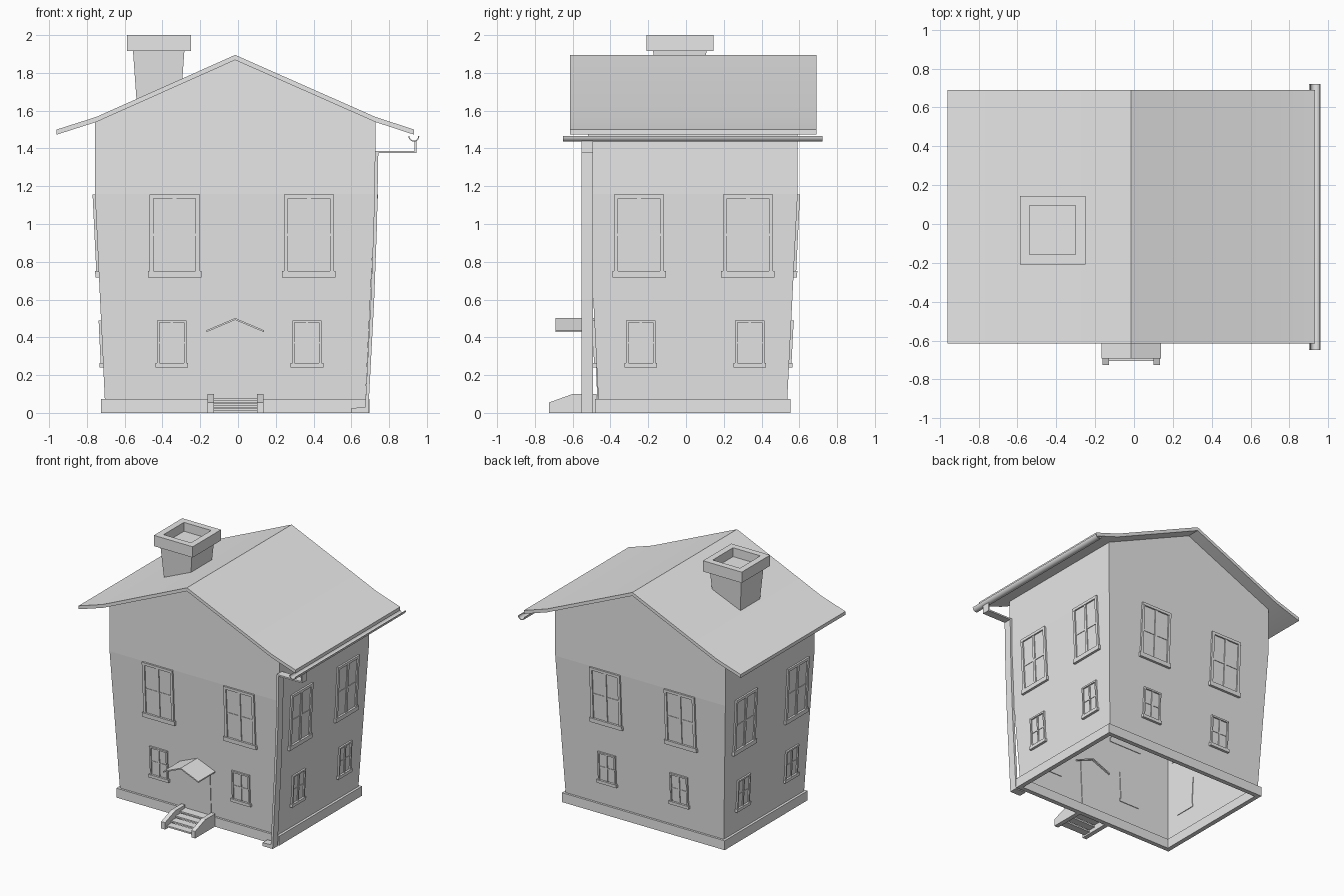
import bpy, bmesh, math
from mathutils import Vector

cube = bpy.data.objects.get("Cube")
if cube:
    bpy.data.objects.remove(cube, do_unlink=True)

# One plain grey for the whole house
grey = bpy.data.materials.new("plain_grey")
grey.use_nodes = True
grey.diffuse_color = (0.8, 0.8, 0.8, 1)
grey.node_tree.nodes["Principled BSDF"].inputs["Base Color"].default_value = (0.8, 0.8, 0.8, 1)

CX, CY = -0.015, 0.036          # centre of the house in plan
BASE_TOP, EAVE, PEAK = 0.07, 1.54, 1.868


def finish(name, bm, smooth=False, recalc=True):
    if recalc:
        bmesh.ops.recalc_face_normals(bm, faces=bm.faces)
    mesh = bpy.data.meshes.new(name)
    bm.to_mesh(mesh)
    bm.free()
    mesh.materials.append(grey)
    obj = bpy.data.objects.new(name, mesh)
    bpy.context.collection.objects.link(obj)
    if smooth:
        bpy.ops.object.select_all(action='DESELECT')
        obj.select_set(True)
        bpy.context.view_layer.objects.active = obj
        bpy.ops.object.shade_smooth_by_angle(angle=math.radians(30))
    return obj


def add_box(bm, lo, hi, place=Vector):
    """Box between two corners, each corner moved by place()."""
    verts = bmesh.ops.create_cube(bm, size=1)["verts"]
    for v in verts:
        v.co = place([hi[i] if v.co[i] > 0 else lo[i] for i in range(3)])


def prism(name, profile, start, end, along_x=False, smooth=False):
    """Extrude a closed profile along y (or along x)."""
    bm = bmesh.new()
    rows = []
    for s in (start, end):
        rows.append([bm.verts.new((s, a, z) if along_x else (a, s, z)) for a, z in profile])
    bm.faces.new(rows[0])
    bm.faces.new(rows[1][::-1])
    n = len(profile)
    for i in range(n):
        j = (i + 1) % n
        bm.faces.new((rows[0][i], rows[0][j], rows[1][j], rows[1][i]))
    return finish(name, bm, smooth)


def halves(z):
    """Half width and half depth of the flaring walls at a height."""
    t = min((z - BASE_TOP) / 1.09, 1)
    return 0.69 + 0.052 * t, 0.50 + 0.055 * t


# Walls: an open-bottomed shell with two gables
bm = bmesh.new()
rings = []
for z in (0.03, 1.16, EAVE):
    hx, hy = halves(z)
    rings.append([bm.verts.new((CX + sx * hx, CY + sy * hy, z))
                  for sx, sy in ((-1, -1), (1, -1), (1, 1), (-1, 1))])
for low, high in zip(rings, rings[1:]):
    for i in range(4):
        j = (i + 1) % 4
        bm.faces.new((low[i], low[j], high[j], high[i]))
top = rings[-1]
for a, b, sy in ((0, 1, -1), (2, 3, 1)):
    apex = bm.verts.new((CX, CY + sy * halves(EAVE)[1], PEAK))
    bm.faces.new((top[a], top[b], apex))
finish("walls", bm, recalc=False)

# Plinth: four strips round the foot
bm = bmesh.new()
px, py, rim = 0.71, 0.517, 0.035
for s in (-1, 1):
    ends = sorted((s * py, s * (py - rim)))
    add_box(bm, (CX - px, CY + ends[0], 0), (CX + px, CY + ends[1], 0.074))
    ends = sorted((s * px, s * (px - rim)))
    add_box(bm, (CX + ends[0], CY - py + rim, 0), (CX + ends[1], CY + py - rim, 0.074))
finish("plinth", bm)

# Roof with a gentler pitch at the eaves
line = [(-0.96, 1.5), (-0.75, 1.567), (CX, 1.895), (0.727, 1.567), (0.932, 1.5)]
prism("roof", line + [(x, z - 0.027) for x, z in reversed(line)], -0.615, 0.69, smooth=True)

# Chimney stack widening upwards, then a hollow cap
bm = bmesh.new()


def stack_place(p):
    k = 1 if p[2] > 1.8 else 0.8
    return Vector((-0.42 + p[0] * k, -0.033 + p[1] * k, p[2]))


add_box(bm, (-0.137, -0.142, 1.55), (0.137, 0.142, 1.93), stack_place)
finish("chimney_stack", bm)
bm = bmesh.new()
x0, x1, y0, y1, lip = -0.588, -0.25, -0.208, 0.145, 0.05
for lo, hi in (((x0, y0), (x1, y0 + lip)), ((x0, y1 - lip), (x1, y1)),
               ((x0, y0 + lip), (x0 + lip, y1 - lip)), ((x1 - lip, y0 + lip), (x1, y1 - lip))):
    add_box(bm, (*lo, 1.915), (*hi, 2.0))
finish("chimney_cap", bm)


# Windows that follow the leaning walls
def window(name, side, centre, z0, z1, width):
    def place(p):
        u, d, z = p
        hx, hy = halves(z)
        if side in ("front", "back"):
            return Vector((centre + u, CY + (hy + d) * (1 if side == "back" else -1), z))
        return Vector((CX + (hx + d) * (1 if side == "left" else -1), centre + u, z))

    bm = bmesh.new()
    w, b, mid = width / 2, width * 0.08, (z0 + z1) / 2
    add_box(bm, (-w, -0.005, z0), (w, 0.003, z1), place)                    # pane
    for s in (-1, 1):                                                      # jambs
        a, c = sorted((s * w, s * (w - b)))
        add_box(bm, (a, -0.005, z0), (c, 0.013, z1), place)
    add_box(bm, (-w, -0.005, z1 - b), (w, 0.014, z1), place)                # head
    add_box(bm, (-b / 2, -0.005, z0), (b / 2, 0.01, z1), place)             # mullion
    add_box(bm, (-w, -0.005, mid - b / 3), (w, 0.007, mid + b / 3), place)  # glazing bar
    add_box(bm, (-w - 0.009, -0.005, z0 - 0.012), (w + 0.009, 0.019, z0 + b), place)  # sill
    finish(name, bm)


layout = {"front": ((-0.335, 0.375), (-0.35, 0.365)),
          "back": ((-0.36, 0.29), (-0.33, 0.30)),
          "left": ((-0.248, 0.328), (-0.24, 0.338)),
          "right": ((-0.31, 0.335), (-0.28, 0.32))}
for side, (upper, lower) in layout.items():
    for i, c in enumerate(upper):
        window(f"upper_window_{side}_{i + 1}", side, c, 0.73, 1.157, 0.265)
    for i, c in enumerate(lower):
        window(f"lower_window_{side}_{i + 1}", side, c, 0.253, 0.49, 0.155)

# Door plate and its canopy
bm = bmesh.new()
add_box(bm, (-0.122, -0.005, BASE_TOP), (0.095, 0.005, 0.435),
        lambda p: Vector((p[0], CY - halves(p[2])[1] - p[1], p[2])))
finish("door", bm)
slope = [(-0.168, 0.437), (CX, 0.502), (0.138, 0.437)]
prism("door_canopy", slope + [(x, z - 0.01) for x, z in reversed(slope)], -0.692, -0.47)

# Steps between two cheek walls
cheek = [(-0.725, 0), (-0.725, 0.055), (-0.6, 0.1), (-0.475, 0.1), (-0.475, 0)]
for name, x in (("right_step_cheek", -0.162), ("left_step_cheek", 0.1)):
    prism(name, cheek, x, x + 0.034, along_x=True)
bm = bmesh.new()
for i in range(4):
    y, z = -0.705 + i * 0.055, 0.012 + i * 0.017
    add_box(bm, (-0.13, y, z), (0.102, y + 0.06, z + 0.012))
finish("steps", bm)

# Half-round gutter along the left eave
arc = [math.pi + math.pi * i / 10 for i in range(11)]
gx, gz = 0.931, 1.465
ring = [[(gx + r * math.cos(a), gz + r * math.sin(a)) for a in arc] for r in (0.029, 0.023)]
prism("gutter", ring[0] + ring[1][::-1], -0.65, 0.722, smooth=True)

# Downpipe: drop, arm back to the wall, long run and outlet
f, b = -0.553, -0.492
prism("pipe_drop", [(0.935, 1.375), (0.945, 1.375), (0.945, 1.44), (0.935, 1.44)], f, b)
prism("pipe_arm", [(0.727, 1.375), (0.945, 1.375), (0.945, 1.387), (0.727, 1.387)], f, b)
run = [(0.725, 1.387), (0.718, 1.0), (0.703, 0.6), (0.672, 0.01)]
prism("downpipe", run + [(x + 0.018, z) for x, z in reversed(run)], f, b)
prism("pipe_outlet", [(0.6, 0), (0.69, 0), (0.69, 0.03), (0.6, 0.026)], f, b)
